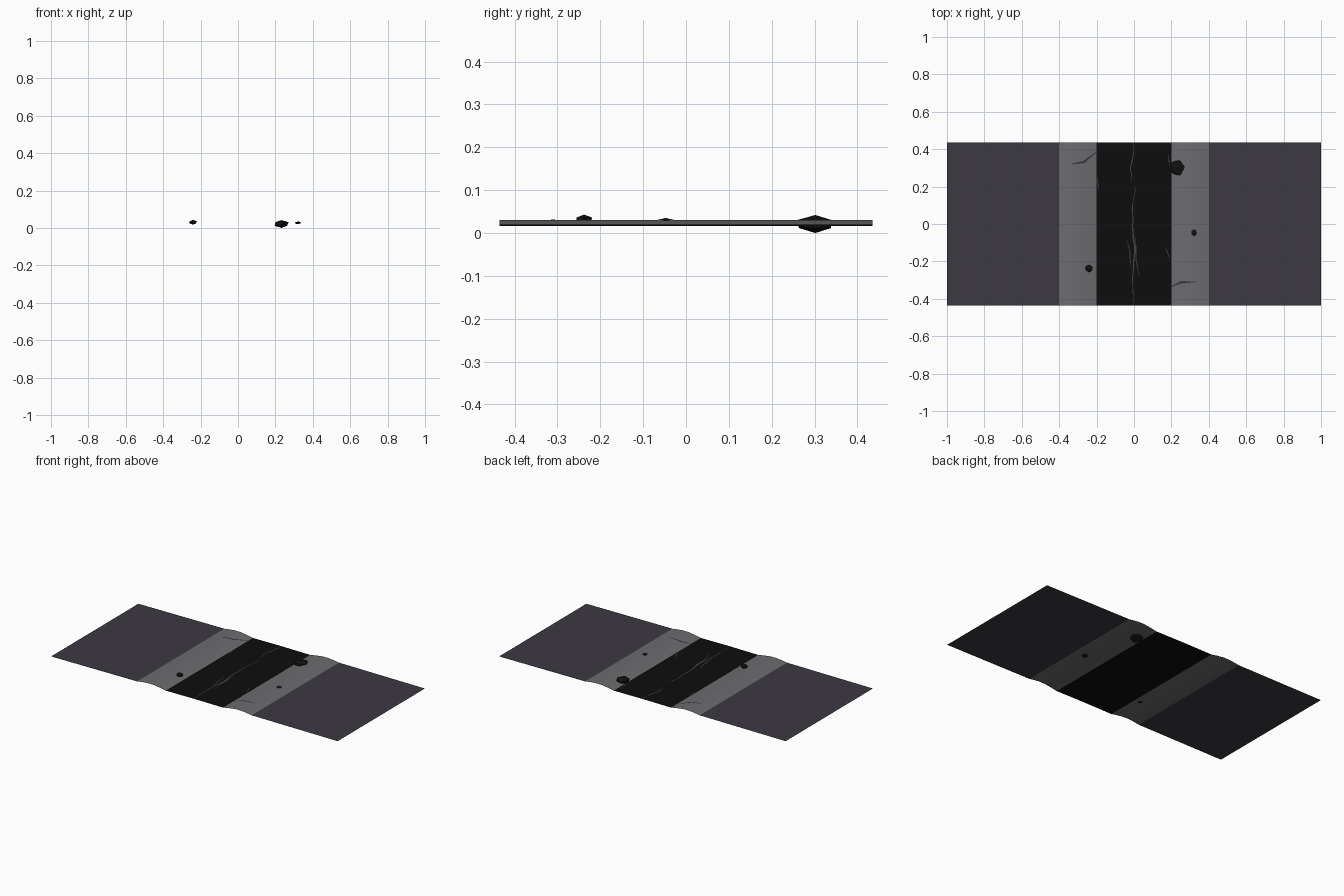
import bpy, bmesh, random
from mathutils import Vector

if "Cube" in bpy.data.objects:
    bpy.data.objects.remove(bpy.data.objects["Cube"])

random.seed(4)
HALF = 0.435


def mat(name, c):
    m = bpy.data.materials.new(name)
    m.diffuse_color = (*c, 1)
    m.use_nodes = True
    m.node_tree.nodes["Principled BSDF"].inputs["Base Color"].default_value = m.diffuse_color
    return m


ASPHALT = mat("asphalt", (0.004, 0.004, 0.004))
GRAVEL = mat("gravel", (0.15, 0.15, 0.16))
SOIL = mat("soil", (0.045, 0.04, 0.053))
STONE = mat("stone", (0.006, 0.006, 0.007))
CRACK = mat("crack", (0.06, 0.06, 0.075))

# Cross-section of one half, from road edge outward
BANK = [(0.2, 0.016), (0.22, 0.02), (0.25, 0.025), (0.29, 0.03),
        (0.33, 0.03), (0.36, 0.027), (0.4, 0.021)]
FIELD = [(0.4, 0.021), (0.6, 0.02), (0.8, 0.019), (1.0, 0.018)]
ROAD = [(-0.2, 0.016), (0, 0.0175), (0.2, 0.016)]


def height(x):
    x = abs(x)
    pts = [(0, 0.0175)] + BANK + FIELD[1:]
    for (a, za), (b, zb) in zip(pts, pts[1:]):
        if x <= b:
            return za + (zb - za) * (x - a) / (b - a)
    return pts[-1][1]


def make(name, bm, material, smooth=False):
    bmesh.ops.recalc_face_normals(bm, faces=bm.faces)
    me = bpy.data.meshes.new(name)
    bm.to_mesh(me)
    bm.free()
    me.materials.append(material)
    for p in me.polygons:
        p.use_smooth = smooth
    ob = bpy.data.objects.new(name, me)
    bpy.context.collection.objects.link(ob)
    return ob


# Sheet swept along y from an x-z profile, always facing up
def strip(name, profile, material, rows=8):
    profile = sorted(profile)
    bm = bmesh.new()
    grid = [[bm.verts.new((x, -HALF + 2 * HALF * j / rows, z)) for x, z in profile]
            for j in range(rows + 1)]
    for a, b in zip(grid, grid[1:]):
        for i in range(len(profile) - 1):
            bm.faces.new((a[i], a[i + 1], b[i + 1], b[i]))
    ob = make(name, bm, material, True)
    if ob.data.polygons[0].normal.z < 0:
        ob.data.flip_normals()


strip("road_surface", ROAD, ASPHALT)
for side, s in (("left", -1), ("right", 1)):
    strip(side + "_shoulder", [(s * x, z) for x, z in BANK], GRAVEL)
    strip(side + "_ground", [(s * x, z) for x, z in FIELD], SOIL)


# Faceted loose rocks
def rock(name, x, y, rx, ry, low, high):
    bm = bmesh.new()
    bmesh.ops.create_icosphere(bm, subdivisions=1, radius=1)
    for v in bm.verts:
        k = random.uniform(0.85, 1.0)
        v.co = Vector((x + v.co.x * rx * k, y + v.co.y * ry * k,
                       (low + high) / 2 + v.co.z * (high - low) / 2))
    make(name, bm, STONE)


rock("large_rock", 0.232, 0.302, 0.046, 0.05, 0.0, 0.042)
rock("small_rock_right", 0.32, -0.047, 0.019, 0.023, 0.02, 0.035)
rock("small_rock_left", -0.24, -0.238, 0.024, 0.022, 0.018, 0.043)


# Thin tapered jagged ribbons lying on the surface
def crack(name, path, width, material=CRACK):
    pts = []
    for a, b in zip(path, path[1:]):
        a, b = Vector(a), Vector(b)
        n = max(2, int((b - a).length / 0.03))
        for i in range(n):
            j = random.uniform(-0.003, 0.003) if i else 0
            pts.append(a.lerp(b, i / n) + Vector((j, j / 2)))
    pts.append(Vector(path[-1]))
    bm = bmesh.new()
    rows = []
    for i, p in enumerate(pts):
        d = pts[min(i + 1, len(pts) - 1)] - pts[max(i - 1, 0)]
        side = Vector((-d.y, d.x)).normalized()
        w = width * (0.25 + 1.5 * min(i, len(pts) - 1 - i) / len(pts)) / 2
        rows.append([bm.verts.new((q.x, q.y, height(q.x) + 0.0015))
                     for q in (p - side * w, p + side * w)])
    for a, b in zip(rows, rows[1:]):
        bm.faces.new((a[0], b[0], b[1], a[1]))
    ob = make(name, bm, material)
    if sum(p.normal.z for p in ob.data.polygons) < 0:
        ob.data.flip_normals()


crack("centre_crack_back", [(-0.002, 0.434), (-0.005, 0.36), (-0.02, 0.3), (-0.012, 0.23)], 0.007)
crack("centre_crack_main", [(0.008, 0.2), (-0.008, 0.1), (-0.005, -0.05), (0.005, -0.15),
                            (-0.008, -0.3), (-0.002, -0.434)], 0.008)
crack("centre_crack_left", [(-0.04, -0.085), (-0.022, -0.15), (-0.015, -0.24)], 0.007)
crack("centre_crack_right", [(0.01, -0.07), (0.012, -0.2), (0.03, -0.28)], 0.007)
crack("edge_crack_front", [(0.165, -0.12), (0.192, -0.19)], 0.006)
crack("edge_crack_back", [(0.183, 0.37), (0.192, 0.31)], 0.006)
crack("edge_crack_left", [(-0.197, 0.25), (-0.19, 0.18)], 0.006)
crack("left_shoulder_rut", [(-0.335, 0.32), (-0.27, 0.33), (-0.2, 0.385)], 0.016, SOIL)
crack("right_shoulder_rut", [(0.2, -0.335), (0.25, -0.312), (0.335, -0.308)], 0.016, SOIL)
